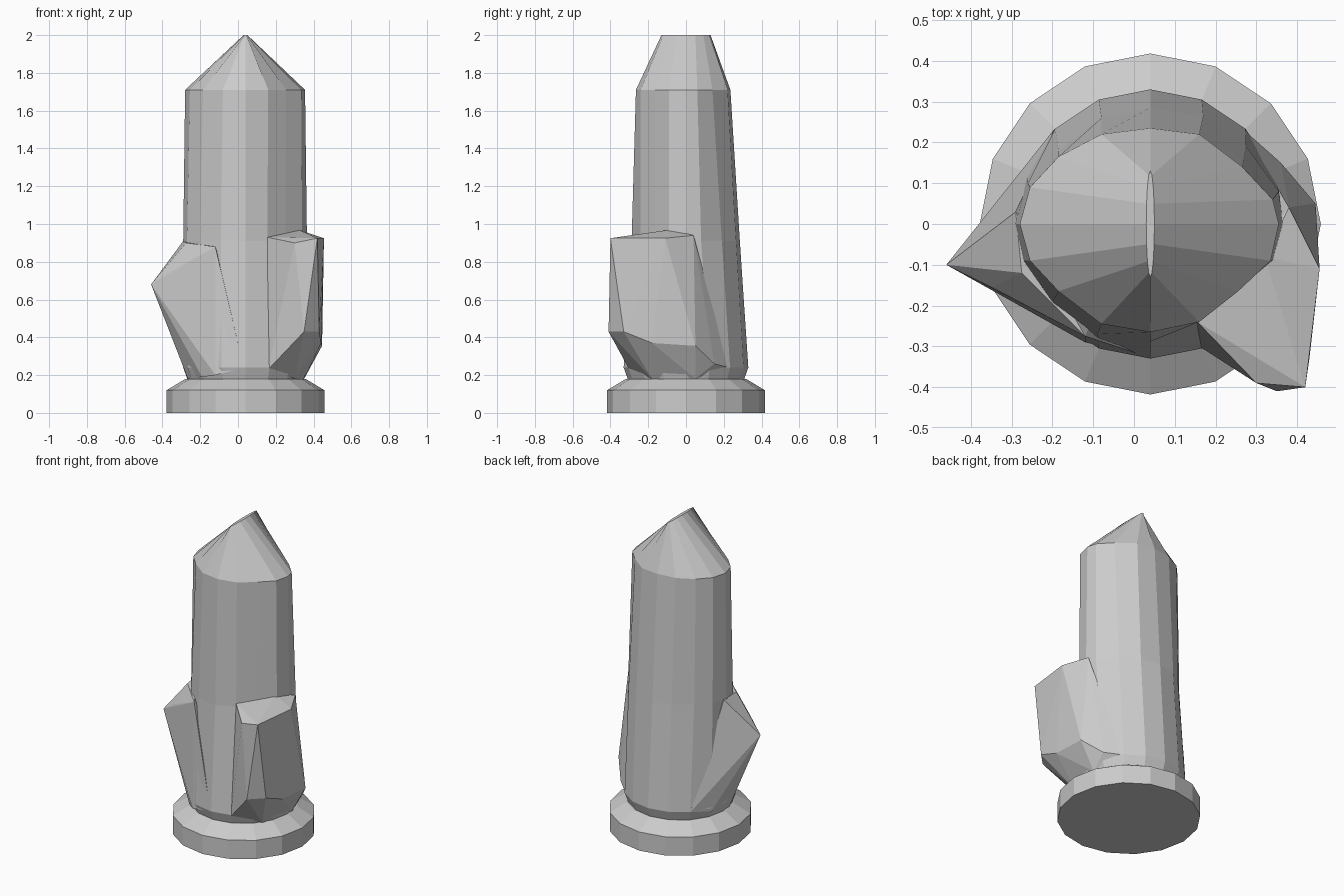
import bpy, bmesh, math

if "Cube" in bpy.data.objects:
    bpy.data.objects.remove(bpy.data.objects["Cube"])

grey = bpy.data.materials.new("stone grey")
grey.diffuse_color = (0.6, 0.6, 0.6, 1)
grey.use_nodes = True
grey.node_tree.nodes["Principled BSDF"].inputs["Base Color"].default_value = grey.diffuse_color
SIDES, CX = 16, 0.04


def finish(name, bm):
    bmesh.ops.recalc_face_normals(bm, faces=bm.faces)
    me = bpy.data.meshes.new(name)
    bm.to_mesh(me)
    bm.free()
    me.materials.append(grey)
    bpy.context.collection.objects.link(bpy.data.objects.new(name, me))


def ellipse(rx, ry):
    """16 points, counter-clockwise from the right."""
    return [(CX + rx * math.cos(i * math.tau / SIDES),
             ry * math.sin(i * math.tau / SIDES)) for i in range(SIDES)]


def loft(name, rings):
    """Join 16-point rings given as (z, points)."""
    bm = bmesh.new()
    loops = [[bm.verts.new((x, y, z)) for x, y in pts] for z, pts in rings]
    for a, b in zip(loops, loops[1:]):
        for i in range(SIDES):
            j = (i + 1) % SIDES
            bm.faces.new((a[i], a[j], b[j], b[i]))
    bm.faces.new(loops[0])
    bm.faces.new(loops[-1])
    finish(name, bm)


def hull(name, points):
    """Faceted lump wrapped around a few corner points."""
    bm = bmesh.new()
    for p in points:
        bm.verts.new(p)
    bmesh.ops.convex_hull(bm, input=bm.verts)
    loose = [v for v in bm.verts if not v.link_faces]
    bmesh.ops.delete(bm, geom=loose, context='VERTS')
    finish(name, bm)


# Round plinth with sloped shoulder
loft("base", [(0, ellipse(.418, .418)), (.12, ellipse(.418, .418)),
              (.18, ellipse(.318, .318))])

# Tapered body with uneven waist and shoulder, ending in a narrow ridge
waist = [(.365, 0), (.355, .08), (.275, .19), (.17, .265),
         (.04, .285), (-.08, .26), (-.185, .18), (-.26, .10),
         (-.29, 0), (-.27, -.09), (-.20, -.19), (-.09, -.27),
         (.04, -.288), (.155, -.24), (.25, -.165), (.34, -.09)]
shoulder = [(.355, 0), (.34, .06), (.265, .14), (.16, .22),
            (.04, .235), (-.08, .22), (-.185, .165), (-.255, .09),
            (-.28, 0), (-.255, -.09), (-.185, -.165), (-.08, -.245),
            (.04, -.265), (.16, -.24), (.255, -.165), (.335, -.09)]
loft("body", [(.17, ellipse(.305, .305)), (.24, ellipse(.33, .33)),
              (.91, waist), (1.71, shoulder), (2.0, ellipse(.01, .13))])

# Pointed lump on the left, blending into the body
hull("left_arm", [(-.46, -.10, .68), (-.345, -.155, .76), (-.29, .03, .91),
                  (-.275, -.12, .90), (-.24, -.17, .86), (-.12, -.275, .88),
                  (.03, -.325, .24), (-.12, -.29, .20), (-.19, -.225, .19),
                  (-.265, -.06, .18), (-.265, .12, .22), (-.195, .233, .24),
                  (0, 0, .5)])

# Block-shaped lump at the front right
hull("right_arm", [(.30, -.39, .90), (.42, -.40, .925), (.455, -.11, .925),
                   (.32, -.08, .97), (.155, -.24, .93), (.35, -.41, .43),
                   (.43, -.33, .43), (.16, -.30, .23), (.44, -.18, .37),
                   (.445, .05, .355), (.38, .04, .94), (.36, .15, .26),
                   (.27, .23, .24), (.30, -.18, .18), (.35, .05, .18)])
